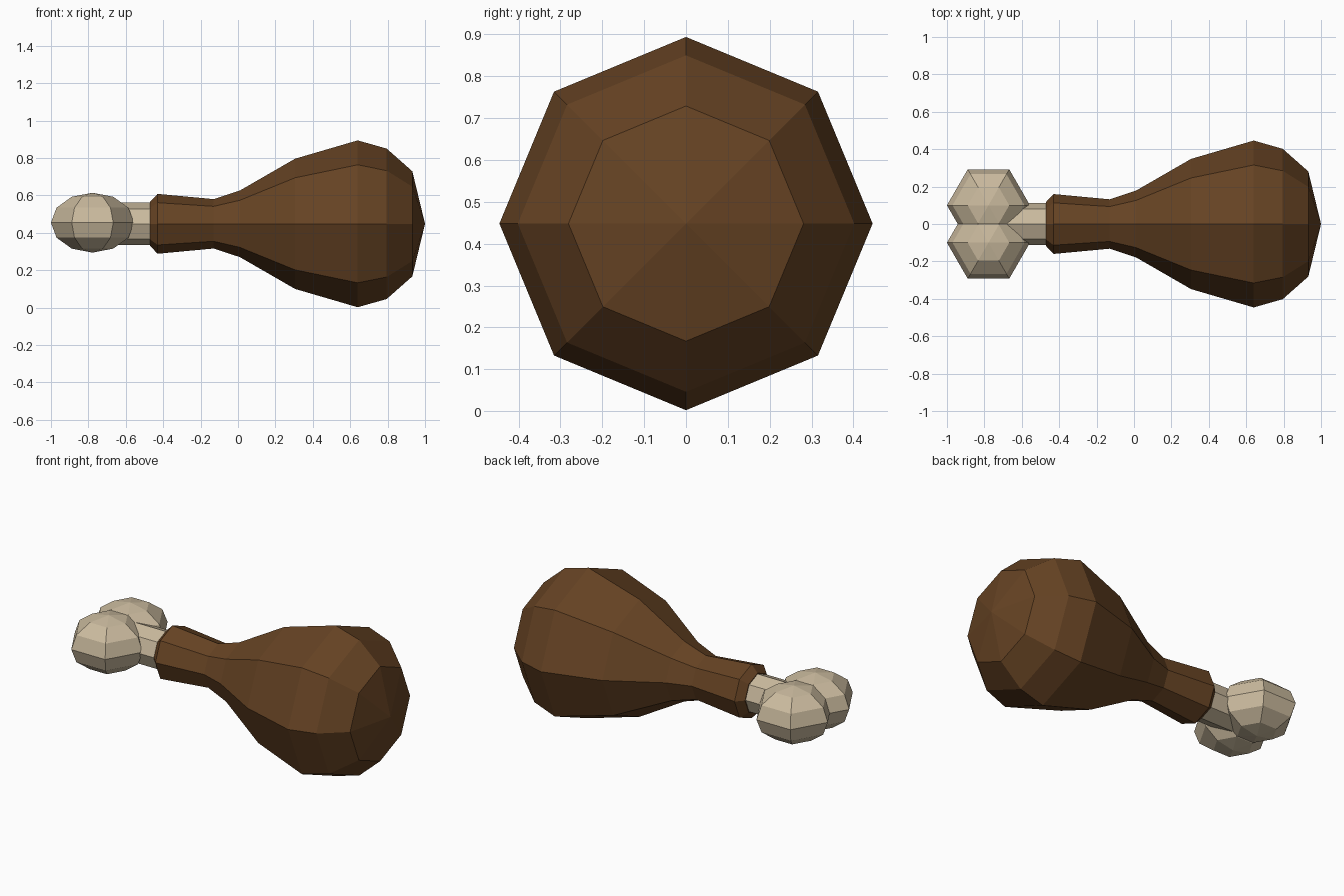
import bpy, bmesh, math
from mathutils import Vector

if "Cube" in bpy.data.objects:
    bpy.data.objects.remove(bpy.data.objects["Cube"])

ZC = 0.448  # height of the long axis


def material(name, rgb):
    m = bpy.data.materials.new(name)
    m.diffuse_color = (*rgb, 1)
    m.use_nodes = True
    m.node_tree.nodes["Principled BSDF"].inputs["Base Color"].default_value = m.diffuse_color
    return m


def lathe(name, profile, sides, place, mat):
    """Revolve (height, radius) pairs; place() maps (a, b, height) to world space."""
    bm = bmesh.new()
    rings = []
    for h, r in profile:
        n = 1 if r == 0 else sides
        rings.append([bm.verts.new(place(r * math.cos(math.tau * i / sides),
                                         r * math.sin(math.tau * i / sides), h))
                      for i in range(n)])
    for a, b in zip(rings, rings[1:]):
        for i in range(sides):
            j = (i + 1) % sides
            quad = [a[i % len(a)], a[j % len(a)], b[j % len(b)], b[i % len(b)]]
            bm.faces.new(list(dict.fromkeys(quad)))
    for end in (rings[0], rings[-1]):
        if len(end) > 1:
            bm.faces.new(end)
    bmesh.ops.recalc_face_normals(bm, faces=bm.faces)
    me = bpy.data.meshes.new(name)
    bm.to_mesh(me)
    bm.free()
    me.materials.append(mat)
    ob = bpy.data.objects.new(name, me)
    bpy.context.collection.objects.link(ob)
    return ob


brown = material("roasted brown", (0.133, 0.056, 0.017))
cream = material("bone cream", (0.59, 0.49, 0.34))


def along_x(a, b, h):
    return Vector((h, a, ZC + b))


# Meat: eight-sided body along x
lathe("meat", [(-0.47, 0.118), (-0.43, 0.16), (-0.13, 0.132), (0.01, 0.178),
               (0.305, 0.348), (0.64, 0.446), (0.795, 0.402), (0.932, 0.281),
               (1.0, 0)], 8, along_x, brown)

# Bone shaft, running into the meat and the knobs
lathe("bone_shaft", [(-0.78, 0.113), (-0.42, 0.113)], 8, along_x, cream)

# Two flattened six-sided knobs at the bone end
ball = [(0.16 * math.sin(math.radians(t)),
         0 if abs(t) == 90 else 0.222 * math.cos(math.radians(t)))
        for t in range(-90, 91, 30)]
for side, label in ((-1, "front"), (1, "back")):
    lathe(label + "_bone_knob", ball, 6,
          lambda a, b, h: Vector((-0.778 + a, side * 0.1 + b, ZC + 0.006 + h)), cream)
